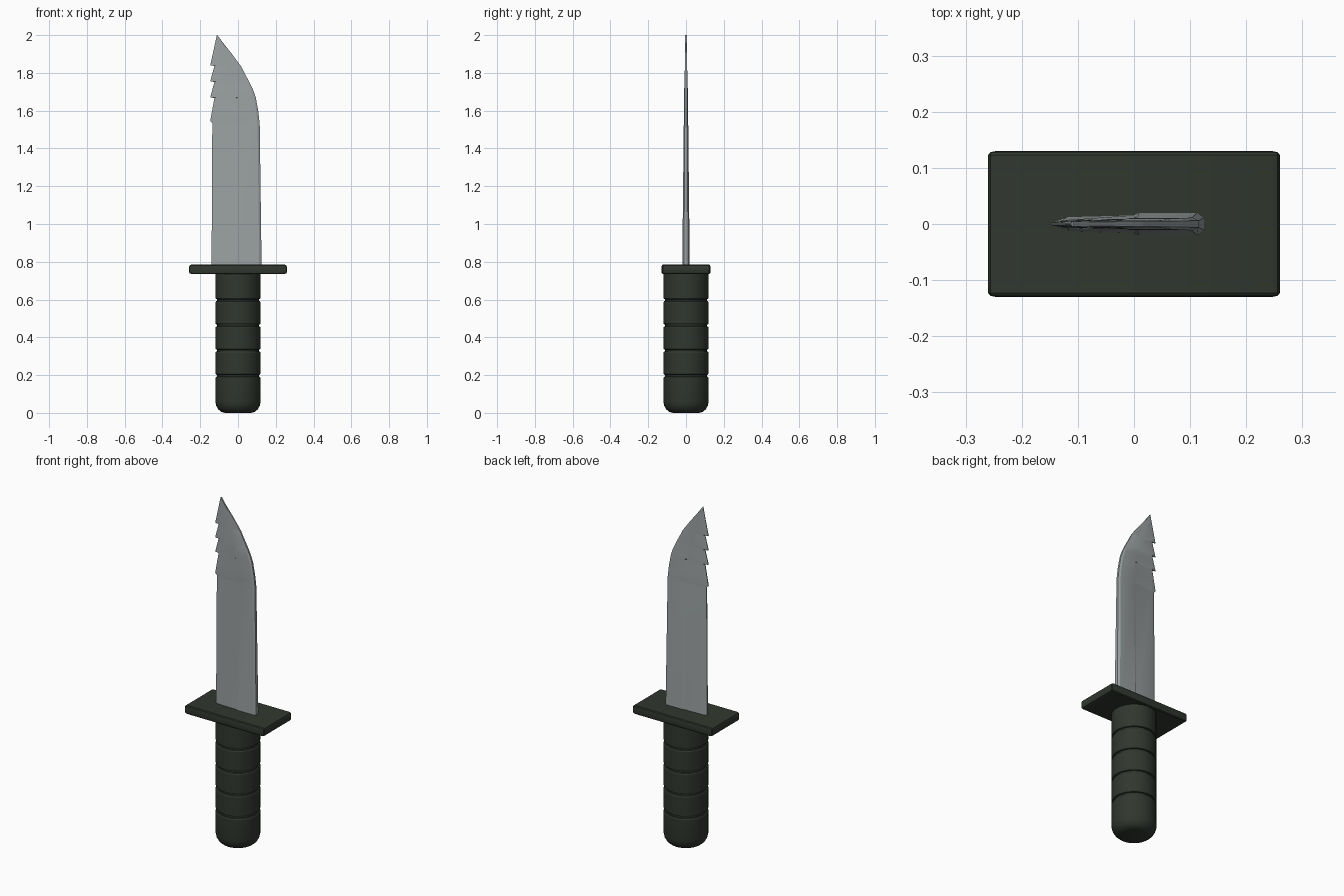
import bpy, bmesh, math

if "Cube" in bpy.data.objects:
    bpy.data.objects.remove(bpy.data.objects["Cube"])


def material(name, rgb):
    m = bpy.data.materials.new(name)
    m.diffuse_color = (*rgb, 1)
    m.use_nodes = True
    m.node_tree.nodes["Principled BSDF"].inputs["Base Color"].default_value = m.diffuse_color
    return m


steel = material("steel grey", (0.33, 0.36, 0.36))
green = material("dark olive", (0.030, 0.038, 0.028))


def finish(bm, name, mat, angle=30):
    bmesh.ops.recalc_face_normals(bm, faces=bm.faces[:])
    me = bpy.data.meshes.new(name)
    bm.to_mesh(me)
    bm.free()
    me.materials.append(mat)
    ob = bpy.data.objects.new(name, me)
    bpy.context.collection.objects.link(ob)
    bpy.ops.object.select_all(action='DESELECT')
    ob.select_set(True)
    bpy.context.view_layer.objects.active = ob
    bpy.ops.object.shade_smooth_by_angle(angle=math.radians(angle))
    return ob


def skin(bm, rings, closed=True):
    """Join equal-length rings of points with quads and cap both ends."""
    vs = [[bm.verts.new(p) for p in ring] for ring in rings]
    n = len(vs[0])
    for a, b in zip(vs, vs[1:]):
        for i in range(n):
            j = (i + 1) % n
            bm.faces.new((a[i], a[j], b[j], b[i]))
    bm.faces.new(vs[0])
    bm.faces.new(vs[-1])


def interp(table, z):
    for (z0, v0), (z1, v1) in zip(table, table[1:]):
        if z <= z1:
            return v0 + (v1 - v0) * max(0, z - z0) / (z1 - z0)
    return table[-1][1]


# handle: turned grip with a rounded butt and four grooves
R = 0.12
profile = [(0.07, 0.0), (0.088, 0.005), (0.104, 0.018), (0.115, 0.037), (R, 0.06)]
for z in (0.197, 0.33, 0.463, 0.597):
    profile += [(R, z - 0.012), (R - 0.004, z - 0.006), (R - 0.010, z - 0.004),
                (R - 0.010, z + 0.004), (R - 0.004, z + 0.006), (R, z + 0.012)]
profile.append((R, 0.75))
SEG = 32
bm = bmesh.new()
skin(bm, [[(r * math.cos(2 * math.pi * i / SEG), r * math.sin(2 * math.pi * i / SEG), z)
           for i in range(SEG)] for r, z in profile])
finish(bm, "handle", green)

# guard: flat bevelled plate, bevel squashed along y
bm = bmesh.new()
bmesh.ops.create_cube(bm, size=1)
bmesh.ops.scale(bm, vec=(0.52, 0.52, 0.05), verts=bm.verts[:])
bmesh.ops.bevel(bm, geom=bm.edges[:], offset=0.014, segments=2, profile=0.5, affect='EDGES')
bmesh.ops.scale(bm, vec=(1, 0.5, 1), verts=bm.verts[:])
bmesh.ops.translate(bm, vec=(0, 0, 0.76), verts=bm.verts[:])
finish(bm, "guard", green)

# blade: cross-sections lofted up z, saw teeth on the spine, curved belly
spine = [(0.77, -0.14), (1.535, -0.136)]
teeth = [1.545, 1.67, 1.755, 1.84]
for k, z in enumerate(teeth):
    if k:
        spine.append((z - 0.003, -0.125))
    spine.append((z, -0.147))
spine.append((2.0, -0.112))
belly = [(0.77, 0.125), (1.53, 0.115), (1.60, 0.107), (1.67, 0.094), (1.71, 0.080),
         (1.755, 0.058), (1.80, 0.034), (1.835, 0.016), (1.90, -0.032), (1.96, -0.080),
         (2.0, -0.109)]
thick = [(0.77, 0.020), (1.70, 0.010), (2.0, 0.006)]
levels = sorted({z for z, _ in spine + belly})
rings = []
for z in levels:
    xl, xr, t = interp(spine, z), interp(belly, z), interp(thick, z)
    m = min(0.0, (xl + xr) / 2 + 0.01)
    m = min(m, xr - 0.3 * (xr - xl))
    w = xr - m
    c2 = min(max(-0.118, xl + 0.006), xl + 0.6 * (m - xl))
    thin = 0.78 * t
    full = t if z < 1.72 else thin      # raised half of the blade ends near the tip
    cols = [(xl, 0.2 * t), (c2, 0.62 * t), (m, thin),
            (m + 0.07 * w, full), (xr - 0.1 * w, full), (xr, 0.55 * t)]
    rings.append([(x, -h, z) for x, h in cols] + [(x, h, z) for x, h in reversed(cols)])
bm = bmesh.new()
skin(bm, rings)
finish(bm, "blade", steel, 20)
